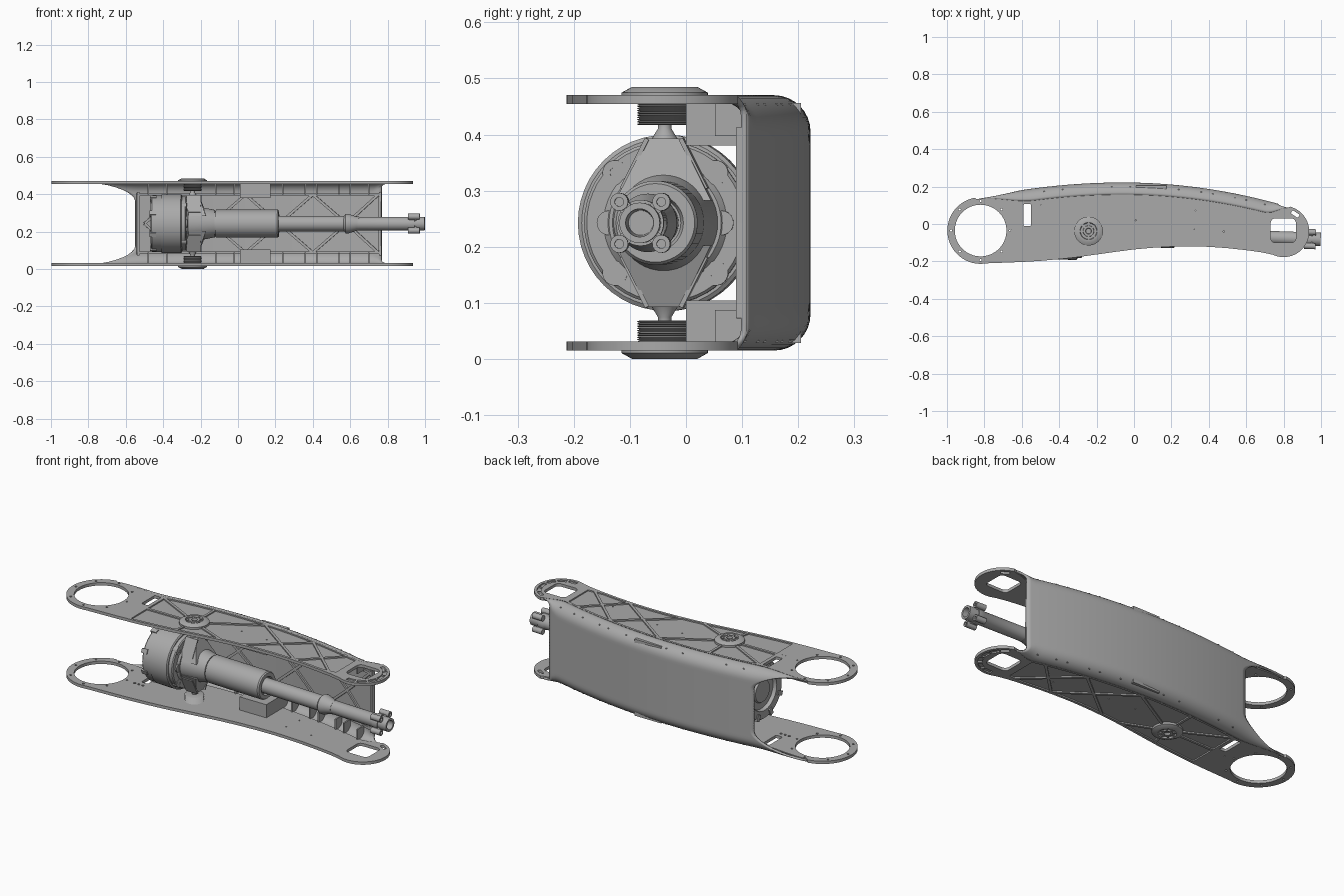
import bpy, bmesh, math
from math import sin, cos, pi, radians
from mathutils import Matrix, Vector

if "Cube" in bpy.data.objects:
    bpy.data.objects.remove(bpy.data.objects["Cube"])

MID = 0.2425            # mid height; every part is built around it
FACE = 0.2275           # outer plate face above the mid height
R = 0.065               # corner radius of the back shell
PIVOT = (-0.243, -0.038, 0)
RING = (-0.82, -0.035)
TIP = (0.80, -0.04)

grey = bpy.data.materials.new("machined_grey")
grey.use_nodes = True
grey.diffuse_color = (0.4, 0.4, 0.4, 1)
grey.node_tree.nodes["Principled BSDF"].inputs["Base Color"].default_value = (0.4, 0.4, 0.4, 1)


def finish(name, bm, mirror=False, recalc=True):
    bmesh.ops.remove_doubles(bm, verts=bm.verts, dist=1e-5)
    if recalc:
        bmesh.ops.recalc_face_normals(bm, faces=bm.faces)
    me = bpy.data.meshes.new(name)
    bm.to_mesh(me)
    bm.free()
    me.shade_smooth()
    me.set_sharp_from_angle(angle=radians(32))
    me.materials.append(grey)
    ob = bpy.data.objects.new(name, me)
    ob.location.z = MID
    bpy.context.collection.objects.link(ob)
    if mirror:
        mod = ob.modifiers.new("mirror", 'MIRROR')
        mod.use_axis = (False, False, True)
    return ob


def sheet(name, loops, z0, z1):
    """Flat plate with holes: first loop is the outline."""
    cu = bpy.data.curves.new(name + "_curve", 'CURVE')
    cu.dimensions, cu.fill_mode, cu.extrude = '2D', 'BOTH', (z1 - z0) / 2
    for pts in loops:
        sp = cu.splines.new('POLY')
        sp.points.add(len(pts) - 1)
        for p, (x, y) in zip(sp.points, pts):
            p.co = (x, y, 0, 1)
        sp.use_cyclic_u = True
    tmp = bpy.data.objects.new(name + "_curve", cu)
    bpy.context.collection.objects.link(tmp)
    dg = bpy.context.evaluated_depsgraph_get()
    me = bpy.data.meshes.new_from_object(tmp.evaluated_get(dg))
    bm = bmesh.new()
    bm.from_mesh(me)
    bpy.data.objects.remove(tmp)
    bpy.data.meshes.remove(me)
    bmesh.ops.translate(bm, verts=bm.verts, vec=(0, 0, (z0 + z1) / 2))
    return finish(name, bm, True)


def spin(bm, profile, mat=Matrix(), n=48):
    """Turned part: (position, radius) pairs around the local x axis."""
    rows = [[bm.verts.new(mat @ Vector((x, r * cos(2 * pi * k / n), r * sin(2 * pi * k / n))))
             for k in range(n)] if r > 0 else [bm.verts.new(mat @ Vector((x, 0, 0)))] * n
            for x, r in profile]
    for a, b in zip(rows, rows[1:]):
        for k in range(n):
            q = list(dict.fromkeys((a[k], a[k - 1], b[k - 1], b[k])))
            if len(q) > 2:
                bm.faces.new(q)


def block(bm, lo, hi, mat=Matrix()):
    size = [b - a for a, b in zip(lo, hi)]
    centre = [(a + b) / 2 for a, b in zip(lo, hi)]
    bmesh.ops.create_cube(bm, size=1, matrix=mat @ Matrix.Translation(centre) @ Matrix.Diagonal((*size, 1)))


def arc(c, r, a0, a1, n):
    return [(c[0] + r * cos(radians(a0 + (a1 - a0) * k / n)),
             c[1] + r * sin(radians(a0 + (a1 - a0) * k / n))) for k in range(n + 1)]


def circle(c, r, n=48):
    return arc(c, r, 0, 360, n)[:-1]


def slot(c, w, h, r, turn=0):
    pts = []
    for k, (sx, sy) in enumerate(((1, 1), (-1, 1), (-1, -1), (1, -1))):
        pts += arc((sx * (w / 2 - r), sy * (h / 2 - r)), r, 90 * k, 90 * k + 90, 5)
    ca, sa = cos(turn), sin(turn)
    return [(c[0] + x * ca - y * sa, c[1] + x * sa + y * ca) for x, y in pts]


def smooth(t):
    t = max(0, min(1, t))
    return t * t * (3 - 2 * t)


def top(x):
    return 0.222 - (0.165 if x > -0.06 else 0.14) * (x + 0.06) ** 2


def corner(x):
    return 0.004 + (R - 0.004) * smooth((x + 0.86) / 0.33) * smooth((0.84 - x) / 0.14)


# Side plates: outline, lightening pockets and raised ribs
lower = [(-0.70, -0.207), (-0.6, -0.203), (-0.5, -0.197), (-0.4, -0.188), (-0.3, -0.177), (-0.2, -0.163),
         (-0.1, -0.149), (0, -0.136), (0.1, -0.127), (0.2, -0.121), (0.3, -0.119), (0.4, -0.122),
         (0.5, -0.129), (0.6, -0.14), (0.68, -0.151)]
xs = [0.82 - 1.66 * k / 60 for k in range(61)]
outline = (arc(RING, 0.178, 100, 280, 36) + lower + arc(TIP, 0.137, -115, 75, 32)
           + [(x, top(x) - corner(x)) for x in xs])
holes = [circle(RING, 0.138, 64), slot((0.798, -0.035), 0.135, 0.13, 0.025),
         slot((0.862, 0.053), 0.045, 0.02, 0.006, radians(-33)),
         slot((-0.57, 0.048), 0.04, 0.117, 0.006)]
holes += [circle((RING[0] + 0.158 * cos(k * pi / 4), RING[1] + 0.158 * sin(k * pi / 4)), 0.006, 10) for k in range(8)]
holes += [circle((x, -0.04), 0.007, 10) for x in (-0.61, -0.585, -0.56)]
pocket = ([(x, y + 0.014) for x, y in lower if -0.55 < x < 0.65]
          + [(0.69, -0.12), (0.69, top(0.69) - 0.078)]
          + [(x, top(x) - 0.078) for x in xs if -0.5 < x < 0.67] + [(-0.53, 0.107), (-0.53, -0.186)])
sectors = [arc(TIP, 0.122, a, a + 24, 6) + arc(TIP, 0.1, a + 24, a, 6) for a in (-100, -70, -40, -10, 17)]
screws = [circle(p, 0.004, 8) for p in ((-0.5, 0.1), (0.01, 0.02), (0.17, 0.01), (0.32, -0.03), (0.33, 0.07), (0.48, -0.04))]
sheet("side_plate", [outline] + holes + screws, FACE - 0.016, FACE - 0.007)
sheet("side_plate_rim", [outline] + holes + [pocket] + sectors, FACE - 0.007, FACE)

hub = PIVOT[:2]
bm = bmesh.new()
for a, b in ((hub, (-0.53, 0.11)), (hub, (-0.53, -0.04)), (hub, (-0.243, 0.14)), (hub, (-0.27, -0.17)),
             (hub, (0.07, 0.142)), (hub, (-0.02, -0.13)), ((0.07, 0.142), (0.43, -0.115)),
             ((0.11, -0.115), (0.39, 0.11)), ((0.39, 0.11), (0.66, -0.135)), ((0.43, -0.115), (0.62, 0.07)),
             ((-0.66, -0.04), (-0.53, -0.04))):
    d = Vector(b) - Vector(a)
    m = Matrix.Translation((a[0], a[1], 0)) @ Matrix.Rotation(math.atan2(d.y, d.x), 4, 'Z')
    block(bm, (0, -0.007, FACE - 0.008), (d.length, 0.007, FACE - 0.0003), m)
finish("plate_ribs", bm, True)

# Curved back shell, flared at both ends into the plates
half = [(cos(k * pi / 16), sin(k * pi / 16), 0) for k in range(9)] + [(0, 1, k / 24) for k in range(1, 13)]
bm = bmesh.new()
rows = []
for i in range(61):
    row = []
    for c, s, t in half:
        d = R * (1 - c) + t * 2 * (FACE - R)
        x0 = -0.55 - 0.29 * max(0, 1 - d / 0.11) ** 2.2
        x1 = 0.77 + 0.05 * max(0, 1 - d / 0.05) ** 2
        x = x0 + (x1 - x0) * i / 60
        r = corner(x)
        row.append(bm.verts.new((x, top(x) - r * (1 - s), FACE - r * (1 - c) - t * 2 * (FACE - r))))
    rows.append(row)
for a, b in zip(rows, rows[1:]):
    for j in range(len(half) - 1):
        bm.faces.new((a[j], b[j], b[j + 1], a[j + 1]))
shell = finish("back_shell", bm, True, False)
solid = shell.modifiers.new("thickness", 'SOLIDIFY')
solid.thickness, solid.offset = 0.011, -1

# Ribs on the inside of the shell: crossed, lengthwise, and corner tabs
bm = bmesh.new()


def wall_rib(xa, za, xb, zb, n=8):
    for k in range(n):
        p, q = [Vector((xa + (xb - xa) * t, 0, za + (zb - za) * t)) for t in (k / n, (k + 1) / n)]
        p.y, q.y = top(p.x) - 0.014, top(q.x) - 0.014
        d = q - p
        m = Matrix.Translation((p + q) / 2) @ d.to_track_quat('X', 'Y').to_matrix().to_4x4()
        block(bm, (-d.length / 2, -0.007, -0.006), (d.length / 2, 0.007, 0.006), m)


for x in (-0.5, -0.14, 0.22, 0.58):
    wall_rib(x, 0, min(x + 0.18, 0.75), 0.155)
    if x < 0.5:
        wall_rib(x + 0.36, 0, x + 0.18, 0.155)
wall_rib(-0.53, 0.155, 0.765, 0.155, 20)
for x in (-0.535, 0.76):
    wall_rib(x, 0, x + 0.001, 0.17)
for x in (-0.48, -0.38, -0.12, -0.02, 0.24, 0.36, 0.42, 0.54, 0.6, 0.7):
    block(bm, (x - 0.004, top(x) - 0.075, 0.155), (x + 0.004, top(x) - 0.02, 0.213))
finish("shell_inner_ribs", bm, True)

bm = bmesh.new()
block(bm, (0.01, 0, 0.138), (0.175, 0.205, 0.214))
finish("stop_block", bm, True)

# Pivot caps outside the plates and threaded pivot screws inside
UP = Matrix.Translation(PIVOT) @ Matrix.Rotation(-pi / 2, 4, 'Y')
bm = bmesh.new()
spin(bm, [(0.215, 0), (0.215, 0.077), (0.232, 0.077), (0.2425, 0.058), (0.2425, 0.046), (0.234, 0.043),
          (0.234, 0.03), (0.241, 0.028), (0.241, 0.016), (0.23, 0.014), (0.23, 0)], UP)
for k in range(8):
    block(bm, (0.225, 0.028, -0.004), (0.24, 0.048, 0.004), UP @ Matrix.Rotation(k * pi / 4, 4, 'X'))
finish("pivot_cap", bm, True)
bm = bmesh.new()
thread = [(0.174 + 0.004 * k + dx, r) for k in range(10) for dx, r in ((0, 0.045), (0.002, 0.05))]
spin(bm, [(0.174, 0)] + thread + [(0.214, 0.045), (0.214, 0)], UP)
finish("pivot_screw", bm, True)

# Linear actuator, slightly tilted about the pivot
TILT = Matrix.Translation(PIVOT) @ Matrix.Rotation(-0.036, 4, 'Z')
turned = {
    "motor_drum": [(-0.21, 0), (-0.21, 0.06), (-0.2, 0.065), (-0.2, 0.1), (-0.22, 0.105), (-0.22, 0.147),
                   (-0.213, 0.153), (-0.165, 0.153), (-0.165, 0.157), (-0.06, 0.157), (-0.055, 0.15),
                   (-0.055, 0)],
    "motor_flange": [(-0.056, 0), (-0.056, 0.145), (-0.035, 0.145), (-0.03, 0.14), (-0.03, 0.11), (-0.02, 0.1),
                     (-0.02, 0)],
    "gear_case": [(-0.03, 0), (-0.03, 0.095), (0.06, 0.085), (0.12, 0.073), (0.12, 0)],
    "outer_tube": [(0.1, 0), (0.1, 0.068), (0.125, 0.068), (0.125, 0.075), (0.455, 0.075), (0.462, 0.07),
                   (0.462, 0.05), (0.45, 0.045), (0.45, 0)],
    "inner_tube": [(0.44, 0), (0.44, 0.041), (0.81, 0.041), (0.82, 0.052), (0.835, 0.052), (0.88, 0.037),
                   (0.89, 0.037), (0.89, 0)],
    "push_rod": [(0.88, 0), (0.88, 0.036), (1.15, 0.036), (1.16, 0.041), (1.19, 0.041), (1.19, 0.036),
                 (1.242, 0.036), (1.242, 0.025), (1.18, 0.022), (1.18, 0)],
}
for name, profile in turned.items():
    bm = bmesh.new()
    spin(bm, profile, TILT)
    finish(name, bm)

bm = bmesh.new()
for k in range(4):
    m = TILT @ Matrix.Rotation(pi / 4 + k * pi / 2, 4, 'X')
    spin(bm, [(1.155, 0), (1.155, 0.016), (1.215, 0.016), (1.215, 0.008), (1.2, 0.008), (1.2, 0)],
         m @ Matrix.Translation((0, 0.053, 0)), 16)
    block(bm, (1.16, 0.025, -0.011), (1.2, 0.053, 0.011), m)
finish("rod_end_lugs", bm)

bm = bmesh.new()
for k in range(4):
    m = TILT @ Matrix.Rotation(pi / 4 + k * pi / 2, 4, 'X')
    spin(bm, [(-0.06, 0), (-0.06, 0.022), (-0.028, 0.022), (-0.028, 0.009), (-0.035, 0.009), (-0.035, 0)],
         m @ Matrix.Translation((0, 0.127, 0)), 20)
for k in range(8):
    m = TILT @ Matrix.Rotation(pi / 8 + k * pi / 4, 4, 'X')
    block(bm, (-0.226, 0.12, -0.012), (-0.19, 0.1575, 0.012), m)
for s in (-1, 1):
    spin(bm, [(-0.05, 0), (-0.05, 0.022), (-0.022, 0.022), (-0.022, 0)],
         TILT @ Matrix.Translation((0, s * 0.1, 0)), 20)
finish("motor_lugs", bm)

# Yoke arms with conical tips reaching to the pivot screws
bm = bmesh.new()
side = [(-0.085, 0.04), (-0.03, 0.15), (0.03, 0.15), (0.085, 0.04)]
back, front = [[bm.verts.new(TILT @ Vector((x if z < 0.1 else xt, y, z))) for y, z in side]
               for x, xt in ((-0.03, -0.03), (0.075, 0.035))]
bm.faces.new(back)
bm.faces.new(front)
for k in range(4):
    bm.faces.new((back[k - 1], back[k], front[k], front[k - 1]))
for s in (-1, 1):
    m = TILT @ Matrix.Translation((0, s * 0.03, 0.15)) @ Matrix.Rotation(s * radians(26.5), 4, 'X')
    block(bm, (-0.028, -0.004, -0.1), (0.046, 0.004, 0), m)
spin(bm, [(0.145, 0), (0.145, 0.026), (0.168, 0.012), (0.176, 0.012), (0.176, 0)], UP, 24)
finish("yoke", bm, True)
